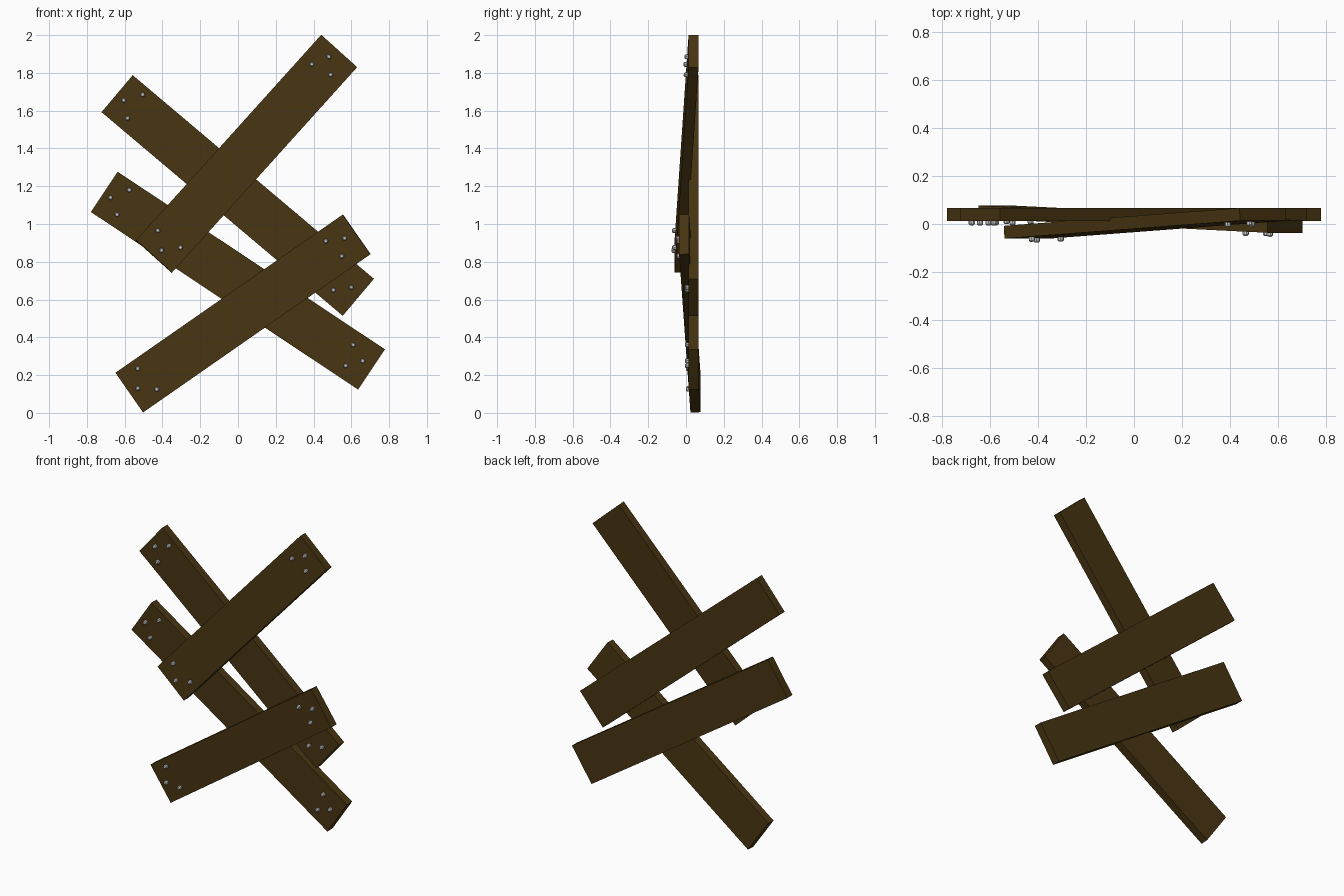
import bpy, bmesh
from mathutils import Vector, Matrix

if "Cube" in bpy.data.objects:
    bpy.data.objects.remove(bpy.data.objects["Cube"])

WIDTH, THICK = 0.256, 0.053
wood = bpy.data.materials.new("dark_wood")
wood.diffuse_color = (0.066, 0.036, 0.006, 1)
wood.use_nodes = True
wood.node_tree.nodes["Principled BSDF"].inputs["Base Color"].default_value = wood.diffuse_color


def make_object(name, bm, mat=None):
    bmesh.ops.recalc_face_normals(bm, faces=bm.faces)
    me = bpy.data.meshes.new(name)
    bm.to_mesh(me)
    bm.free()
    if mat:
        me.materials.append(mat)
    ob = bpy.data.objects.new(name, me)
    bpy.context.collection.objects.link(ob)
    return ob


def plank(name, a, b, nails):
    """Board between end centres a and b, with nail heads at front (x, z) spots."""
    a, b = Vector(a), Vector(b)
    u = (b - a).normalized()
    v = Vector((-u.z, 0, u.x)).normalized()
    n = v.cross(u).normalized()
    if n.y > 0:
        n = -n
    frame = Matrix((u, v, n)).transposed().to_4x4()
    mid = (a + b) / 2

    # board
    bm = bmesh.new()
    size = Matrix.Diagonal(((b - a).length, WIDTH, THICK, 1))
    bmesh.ops.create_cube(bm, size=1, matrix=Matrix.Translation(mid) @ frame @ size)
    make_object(name, bm, wood)

    # nail heads, chamfered at the front
    bm = bmesh.new()
    front = mid + n * THICK / 2
    for x, z in nails:
        y = front.y - (n.x * (x - front.x) + n.z * (z - front.z)) / n.y
        p = Vector((x, y, z))
        for r1, r2, h0, h1 in ((0.013, 0.013, -0.006, 0.014), (0.013, 0.008, 0.014, 0.019)):
            bmesh.ops.create_cone(bm, cap_ends=True, segments=8, radius1=r1, radius2=r2,
                                  depth=h1 - h0,
                                  matrix=Matrix.Translation(p + n * (h0 + h1) / 2) @ frame)
    bmesh.ops.remove_doubles(bm, verts=bm.verts, dist=0.0005)
    make_object(name + "_nails", bm)


# two boards flat at the back
plank("upper_back_plank", (-0.64, 0.04, 1.69), (0.637, 0.04, 0.612),
      [(-0.605, 1.655), (-0.505, 1.685), (-0.585, 1.56),
       (0.505, 0.65), (0.6, 0.665), (0.565, 0.775)])
plank("lower_back_plank", (-0.708, 0.04, 1.17), (0.707, 0.04, 0.23),
      [(-0.675, 1.14), (-0.575, 1.18), (-0.64, 1.05),
       (0.61, 0.36), (0.66, 0.275), (0.57, 0.25)])
# two leaning boards across the front
plank("upper_front_plank", (-0.445, -0.034, 0.828), (0.535, 0.04, 1.915),
      [(0.48, 1.885), (0.39, 1.845), (0.49, 1.79),
       (-0.425, 0.965), (-0.405, 0.86), (-0.305, 0.875)])
plank("lower_front_plank", (-0.575, 0.05, 0.108), (0.628, -0.01, 0.945),
      [(0.465, 0.91), (0.565, 0.925), (0.55, 0.83),
       (-0.53, 0.235), (-0.53, 0.13), (-0.43, 0.125)])
